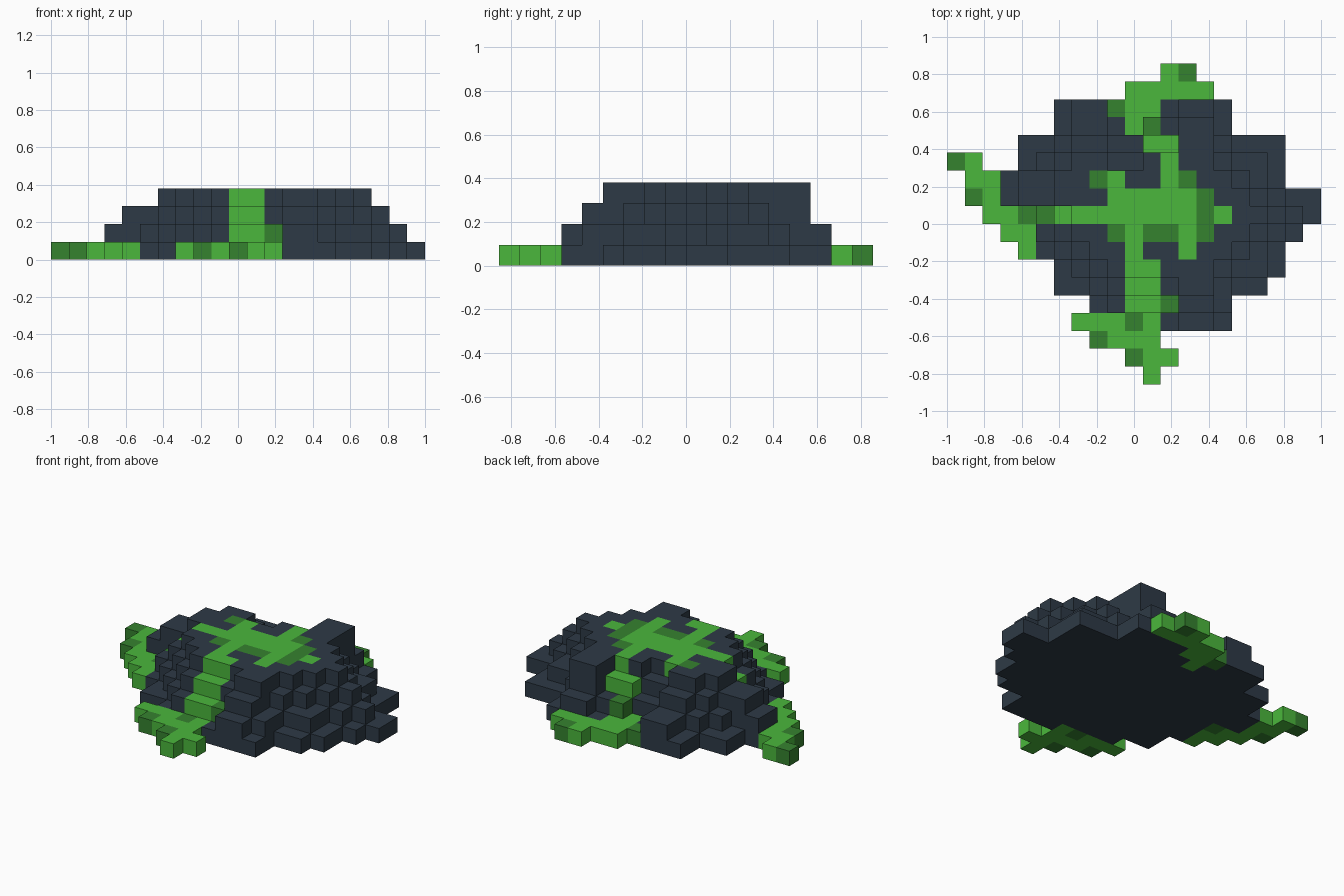
import bpy, bmesh

cube = bpy.data.objects.get("Cube")
if cube:
    bpy.data.objects.remove(cube, do_unlink=True)

COLS, ROWS = 21, 18         # grid of cells, row 0 at the back
S = 2 / COLS                # cell size


def material(name, rgb):
    m = bpy.data.materials.new(name)
    m.use_nodes = True
    m.diffuse_color = (*rgb, 1)
    m.node_tree.nodes["Principled BSDF"].inputs["Base Color"].default_value = (*rgb, 1)
    return m


def area(*blocks):
    """Cells covered by blocks of (first column, last column, first row, last row)."""
    return {(c, r) for a, b, t, u in blocks for c in range(a, b + 1) for r in range(t, u + 1)}


def shrink(cells):
    """Cells that have a neighbour on all four sides."""
    return {(c, r) for c, r in cells
            if {(c - 1, r), (c + 1, r), (c, r - 1), (c, r + 1)} <= cells}


# Stepped mound: each layer is the one below shrunk by a cell, plus a few ledges
ground = area((6, 15, 2, 12), (8, 15, 13, 13), (12, 15, 14, 14), (4, 18, 4, 8), (3, 18, 6, 7),
              (8, 20, 7, 8), (5, 18, 9, 10), (8, 19, 9, 9), (6, 18, 11, 11), (16, 17, 12, 12))
cleft = area((9, 10, 2, 3))
second = (shrink(ground) | area((7, 8, 2, 3), (13, 14, 2, 14), (9, 15, 12, 13),
                                (3, 5, 6, 7), (5, 5, 9, 9))) - cleft
third = shrink(second) | area((4, 5, 6, 7), (13, 14, 3, 13))
summit = shrink(third) | area((13, 14, 3, 12))
layers = [ground, second, third, summit]

# Creeping growth: back, left and front runners meeting in a patch on the summit
back_runner = area((12, 12, 0, 0), (10, 14, 1, 1), (10, 11, 2, 2), (10, 10, 3, 3),
                   (11, 11, 4, 4), (12, 12, 4, 6))
left_runner = area((1, 1, 5, 6), (2, 2, 6, 8), (3, 3, 8, 9), (4, 4, 9, 10))
summit_patch = area((6, 15, 8, 8), (9, 13, 7, 7), (9, 9, 6, 6), (13, 13, 9, 10))
front_runner = area((10, 10, 9, 10), (10, 11, 11, 15), (7, 9, 14, 14), (9, 9, 15, 15),
                    (11, 12, 16, 16), (11, 11, 17, 17))
growth = back_runner | left_runner | summit_patch | front_runner
moss = {(13, 0), (9, 2), (11, 3), (0, 5), (8, 6), (13, 6), (1, 7), (4, 8), (5, 8), (9, 9),
        (11, 9), (12, 9), (12, 13), (10, 14), (8, 15), (10, 16)} | area((14, 14, 7, 9))

# Fill the mound, then recolour the top cell wherever something grows
voxels = {(c, r, z): "slate" for z, layer in enumerate(layers) for c, r in layer}
for kind, cells in (("green", growth), ("moss", moss)):
    for c, r in cells:
        top = max(sum((c, r) in layer for layer in layers) - 1, 0)
        voxels[c, r, top] = kind


def build(name, kind, mat):
    """One object from the exposed sides of all cells of a kind."""
    bm = bmesh.new()
    for cell in [v for v, k in voxels.items() if k == kind]:
        for axis, sign in [(a, s) for a in range(3) for s in (0, 1)]:
            near = list(cell)
            near[axis] += 2 * sign - 1
            if tuple(near) in voxels:
                continue
            corners = []
            for du, dv in ((0, 0), (1, 0), (1, 1), (0, 1)):
                p = list(cell)
                p[axis] += sign
                p[(axis + 1) % 3] += du
                p[(axis + 2) % 3] += dv
                corners.append(bm.verts.new(((p[0] - COLS / 2) * S, (ROWS / 2 - p[1]) * S, p[2] * S)))
            bm.faces.new(corners if sign == 0 else corners[::-1])
    bmesh.ops.remove_doubles(bm, verts=bm.verts, dist=S * 0.01)
    mesh = bpy.data.meshes.new(name)
    bm.to_mesh(mesh)
    bm.free()
    mesh.materials.append(mat)
    bpy.context.collection.objects.link(bpy.data.objects.new(name, mesh))


build("stone_mound", "slate", material("dark slate", (0.027, 0.042, 0.061)))
build("creeping_growth", "green", material("bright green", (0.069, 0.474, 0.045)))
build("moss_patches", "moss", material("deep green", (0.036, 0.223, 0.028)))
